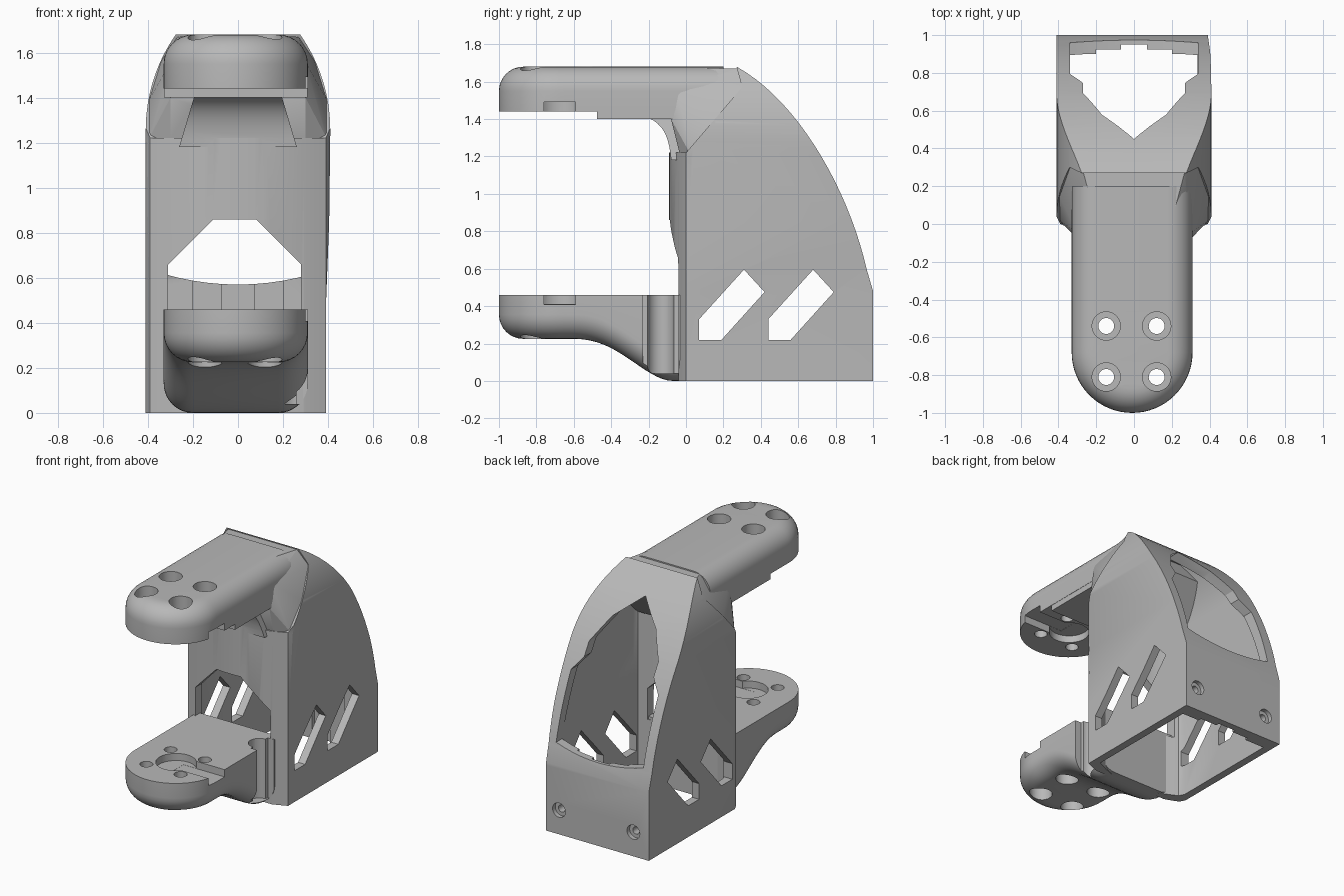
import bpy, bmesh
from math import sin, cos, pi, radians
from mathutils import Vector, Matrix
from mathutils.geometry import interpolate_bezier

if "Cube" in bpy.data.objects:
    bpy.data.objects.remove(bpy.data.objects["Cube"])

grey = bpy.data.materials.new("plain grey")
grey.use_nodes = True
grey.diffuse_color = (0.48, 0.48, 0.48, 1)
grey.node_tree.nodes["Principled BSDF"].inputs["Base Color"].default_value = (0.48, 0.48, 0.48, 1)


def make(name, bm):
    bmesh.ops.recalc_face_normals(bm, faces=bm.faces)
    mesh = bpy.data.meshes.new(name)
    bm.to_mesh(mesh)
    bm.free()
    mesh.materials.append(grey)
    ob = bpy.data.objects.new(name, mesh)
    bpy.context.collection.objects.link(ob)
    return ob


def prism(pts, axis, lo, hi, name="cutter"):
    """Extrude a flat outline along one axis."""
    place = {"x": lambda a, b: (lo, a, b), "y": lambda a, b: (a, lo, b), "z": lambda a, b: (a, b, lo)}[axis]
    bm = bmesh.new()
    face = bm.faces.new([bm.verts.new(place(*p)) for p in pts])
    new = bmesh.ops.extrude_face_region(bm, geom=[face])["geom"]
    shift = Vector([hi - lo if c == axis else 0 for c in "xyz"])
    bmesh.ops.translate(bm, vec=shift, verts=[v for v in new if isinstance(v, bmesh.types.BMVert)])
    return make(name, bm)


def box(x0, x1, y0, y1, z0, z1):
    return prism([(x0, y0), (x1, y0), (x1, y1), (x0, y1)], "z", z0, z1)


def rod(centre, radius, length, axis="z"):
    bm = bmesh.new()
    turn = Matrix.Rotation(pi / 2, 4, "X") if axis == "y" else Matrix.Rotation(.05, 4, "Z")
    bmesh.ops.create_cone(bm, cap_ends=True, segments=40, radius1=radius, radius2=radius,
                          depth=length, matrix=Matrix.Translation(centre) @ turn)
    return make("cutter", bm)


def combine(ob, other, op="DIFFERENCE"):
    mod = ob.modifiers.new("combine", "BOOLEAN")
    mod.object, mod.operation, mod.solver = other, op, "EXACT"
    with bpy.context.temp_override(object=ob, active_object=ob, selected_objects=[ob]):
        bpy.ops.object.modifier_apply(modifier=mod.name)
    bpy.data.objects.remove(other)


def curve(*pts, n=20):
    return [tuple(p)[:2] for p in interpolate_bezier(*[Vector((a, b, 0)) for a, b in pts], n)]


def mirrored(half):
    return half + [(-a, b) for a, b in reversed(half) if abs(a) > 1e-5]


def hood(name, t, side_front, bottom, rear):
    """Body volume: side, plan and front outlines intersected, inset by t."""
    back = curve((.965, .6), (.87, 1.02), (.6, 1.5), (.27, 1.68))
    side = [(side_front[-1][0], bottom), (1 - t, bottom), (1 - t, .48)]
    side += [(y - t, z - t * .8) for y, z in back] + side_front
    ob = prism(side, "x", -.6, .6, name)
    arch = curve((.41 - t, 1.25), (.41 - t, 1.45 - t), (.34 - t, 1.59 - t), (.27 - t, 1.69 - t))
    right = [(.39 - t, -.2), (.39 - t, .46), (.405 - t, .85)]
    combine(ob, prism(right + mirrored(arch) + [(t - .41, -.2)], "y", -.5, 1.5), "INTERSECT")
    nose = curve((.39 - t, t), (.3 - t, t - .04), (.17, t - .09), (0, t - .09), n=14)
    combine(ob, prism(mirrored([(.41 - t, rear), (.41 - t, .04 + t)] + nose), "z", -1, 2.5), "INTERSECT")
    return ob


# Hollow body with a curved back
body = hood("body", 0, [(.3, 1.57), (0, 1.22), (-.09, 1.22), (-.1, .9), (-.04, .62)], 0, 1)

# Neck blending the body into the upper arm
bm = bmesh.new()
for x, y, z in [(.3, -.08, 1.4), (.3, -.05, 1.56), (.19, -.02, 1.675), (.405, .03, 1.2), (.3, -.03, 1.2),
                (.4, .16, 1.38), (.345, .32, 1.56), (.27, .28, 1.67)]:
    for s in (-1, 1):
        bm.verts.new((s * x, y, z))
bmesh.ops.convex_hull(bm, input=bm.verts)
combine(body, make("neck", bm), "UNION")

# Hollow-curved fillet under the arm, widening downwards
under = curve((-.25, 1.42), (-.14, 1.4), (-.09, 1.33), (-.08, 1.18), n=12)
fillet = prism(under + [(.1, 1.18), (.1, 1.45)], "x", -1, 1)
for v in fillet.data.vertices:
    v.co.x *= .19 + (1.42 - v.co.z) * .3
combine(body, fillet, "UNION")

# Cavity, open below, with a stepped rear wall
combine(body, hood("cavity", .055, [(.3, 1.5), (.06, 1.2), (-.03, 1.15), (-.03, -.2)], -.2, .9))
for half, depth in ((.2, .925), (.07, .95)):
    combine(body, box(-half, half, .7, depth, -.1, .75))

# Pointed rear opening with a dished sill
sill = [(-.34 + .068 * i, .57 + .05 * ((i - 5) / 5) ** 2) for i in range(11)]
point = [(.34, 1.07), (.27, 1.16), (.27, 1.25), (.17, 1.41), (0, 1.548)]
combine(body, prism(sill + mirrored(point), "y", .3, 1.3))

# Front window
combine(body, prism([(-.31, .44), (.28, .44), (.28, .66), (.08, .86), (-.11, .86), (-.31, .66)],
                    "y", -.3, .2))

# Slanted side slots
for y in (.07, .44):
    slot = [(0, .22), (.12, .22), (.35, .475), (.24, .595), (0, .33)]
    combine(body, prism([(y + a, b) for a, b in slot], "x", -.7, .7))

# Countersunk rear screw holes
for x in (-.29, .29):
    combine(body, rod((x, 1, .17), .05, .06, "y"))
    combine(body, rod((x, .95, .17), .025, .3, "y"))

# Arms
MID, R, TIP, EDGE = -.01, .32, -.68, .13


def arm(name, back, outer, inner, sign):
    """Round-ended arm with a softened outer rim; sign points outward in z."""
    path = [(1, 0, back + (TIP - back) * i / 24) for i in range(24)]
    path += [(cos(a), -sin(a), TIP) for a in (pi * i / 32 for i in range(33))]
    path += [(-x, d, y) for x, d, y in reversed(path[:24])]
    levels = [(0, None)] + [(EDGE * (1 - cos(a)), EDGE * (1 - sin(a)))
                            for a in (pi / 2 * i / 8 for i in range(9))]
    bm = bmesh.new()
    rings = [[bm.verts.new((MID + x * (R - inset), y + d * (R - inset),
                            inner if drop is None else outer(y) - sign * drop))
              for x, d, y in path] for inset, drop in levels]
    n = len(path)
    for low, high in zip(rings, rings[1:]):
        for i in range(n - 1):
            bm.faces.new((low[i], low[i + 1], high[i + 1], high[i]))
    for ring in (rings[0], rings[-1]):
        for i in range(n // 2 - 1):
            bm.faces.new((ring[i], ring[i + 1], ring[n - 2 - i], ring[n - 1 - i]))
        bm.faces.new((ring[n // 2 - 1], ring[n // 2], ring[n // 2 + 1]))
    bm.faces.new([r[0] for r in rings] + [r[-1] for r in reversed(rings)])
    return make(name, bm)


def lower_outline(y):
    s = min(max((y + .62) / .55, 0), 1) ** 1.3
    return .225 * (1 - s * s * (3 - 2 * s))


def machine(ob, inner, outer):
    """Round pocket, side slot and four counterbored holes."""
    cy = -.675
    for x in (-.147, .12):
        for y in (-.54, -.81):
            combine(ob, rod((x, y, outer), .075, .2))
            combine(ob, rod((x, y, (inner + outer) / 2), .042, .6))
    combine(ob, rod((MID, cy, inner), .13, .1))
    combine(ob, box(MID, .5, cy - .083, cy + .083, inner - .051, inner + .051))


upper = arm("upper_arm", .2, lambda y: 1.68, 1.44, 1)
combine(upper, box(MID - .318, MID + .318, -.475, .1, 1.4, 1.5), "UNION")
machine(upper, 1.44, 1.68)

lower = arm("lower_arm", .02, lower_outline, .46, -1)
machine(lower, .46, .225)
# Cable channel beside the body
combine(lower, box(.26, .5, -.23, -.04, .04, .6))
combine(lower, rod((.26, -.135, .36), .07, .64))

for ob in (body, upper, lower):
    bpy.ops.object.select_all(action="DESELECT")
    ob.select_set(True)
    bpy.context.view_layer.objects.active = ob
    bpy.ops.object.shade_smooth_by_angle(angle=radians(28))
